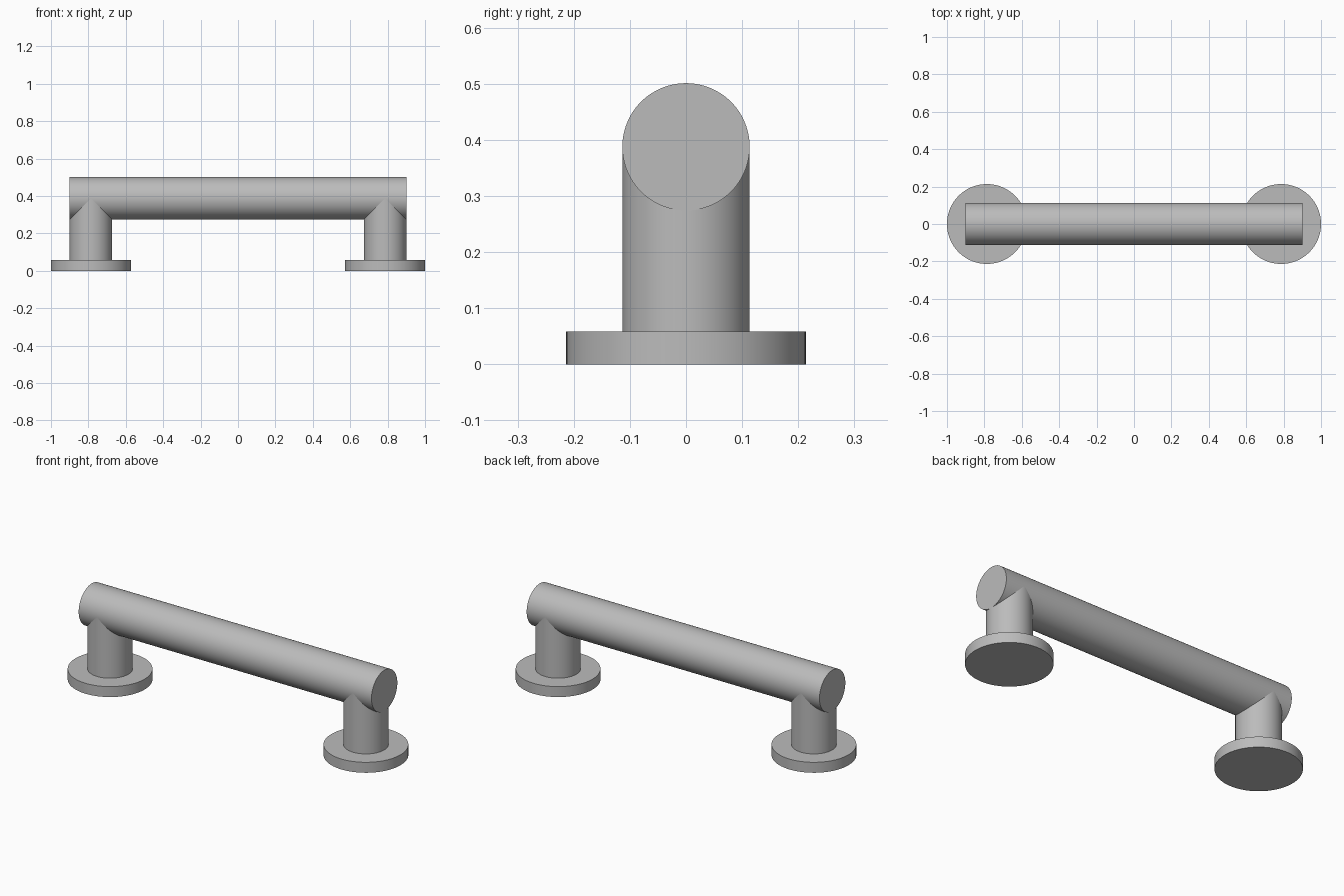
import bpy
import math

cube = bpy.data.objects.get("Cube")
if cube:
    bpy.data.objects.remove(cube, do_unlink=True)

# Single metal colour
grey = bpy.data.materials.new("satin_grey")
grey.use_nodes = True
colour = (0.50, 0.50, 0.50, 1)
grey.diffuse_color = colour
grey.node_tree.nodes["Principled BSDF"].inputs["Base Color"].default_value = colour

TUBE_R = 0.1135
BAR_Z = 0.3875
BAR_HALF = 0.9
POST_X = BAR_HALF - TUBE_R
BASE_R = 1 - POST_X
BASE_H = 0.058


def cylinder(name, radius, depth, location, rotation=(0, 0, 0)):
    bpy.ops.mesh.primitive_cylinder_add(vertices=96, radius=radius, depth=depth,
                                        location=location, rotation=rotation)
    obj = bpy.context.object
    obj.name = name
    obj.data.materials.append(grey)
    bpy.ops.object.shade_smooth_by_angle(angle=math.radians(30))
    return obj


# Horizontal grip bar
bar = cylinder("grip_bar", TUBE_R, 2 * BAR_HALF, (0, 0, BAR_Z), (0, math.pi / 2, 0))

# Posts and round wall flanges, one pair per end
for side, sign in (("left", 1), ("right", -1)):
    x = sign * POST_X
    cylinder(side + "_flange", BASE_R, BASE_H, (x, 0, BASE_H / 2))
    # The post runs from the flange up to the bar's centre line
    height = BAR_Z - BASE_H
    cylinder(side + "_post", TUBE_R, height, (x, 0, BASE_H + height / 2))
